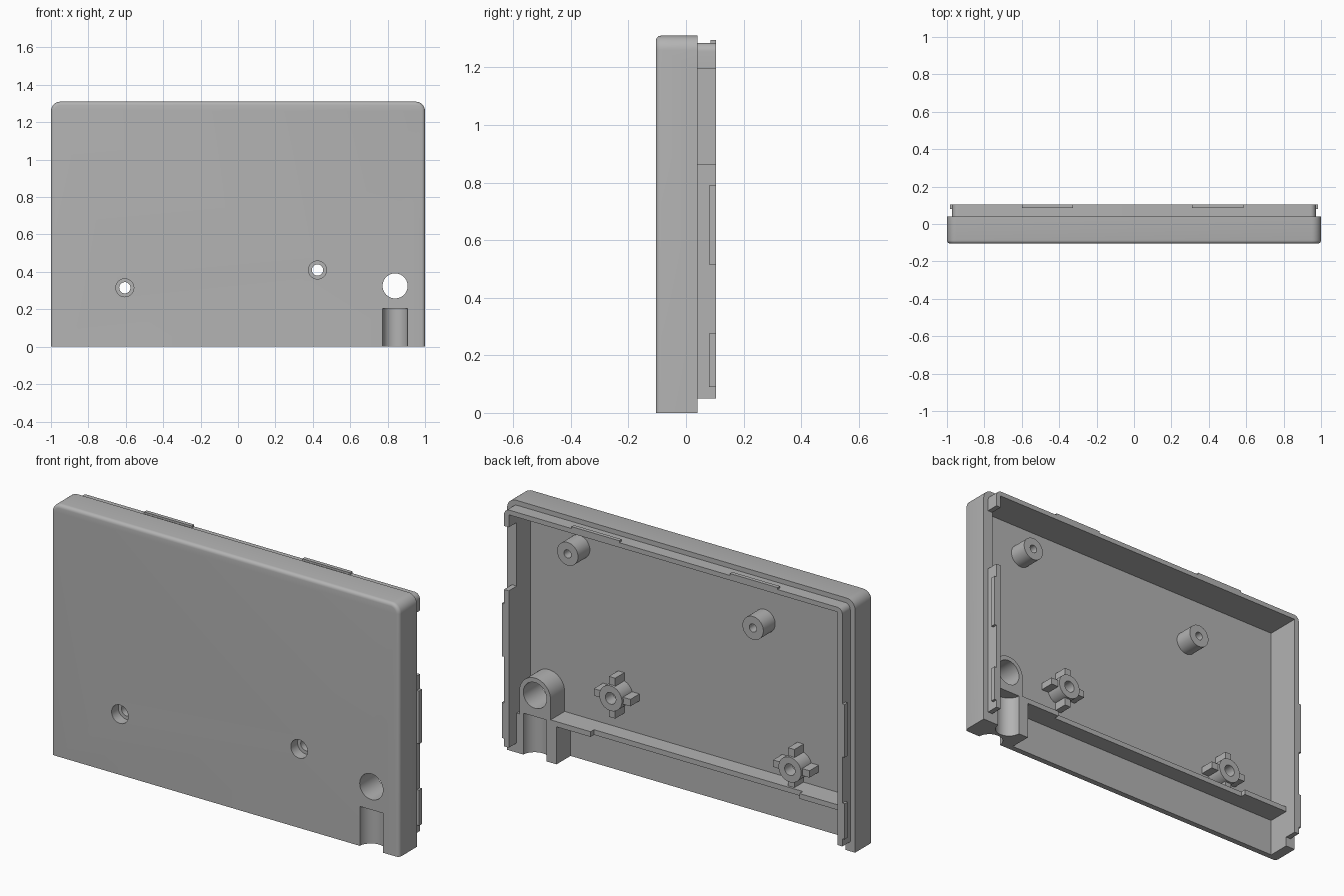
import bpy, bmesh
from math import pi, sin, cos

if "Cube" in bpy.data.objects:
    bpy.data.objects.remove(bpy.data.objects["Cube"])

grey = bpy.data.materials.new("plain grey")
grey.use_nodes = True
GREY = (0.45, 0.45, 0.45, 1)
grey.diffuse_color = GREY
grey.node_tree.nodes["Principled BSDF"].inputs["Base Color"].default_value = GREY

FRONT, FLOOR, RIM, LIP = -0.105, -0.075, 0.04, 0.105
HEIGHT = 1.31


def make(name, bm):
    bmesh.ops.recalc_face_normals(bm, faces=bm.faces)
    mesh = bpy.data.meshes.new(name)
    bm.to_mesh(mesh)
    bm.free()
    mesh.materials.append(grey)
    ob = bpy.data.objects.new(name, mesh)
    bpy.context.collection.objects.link(ob)
    return ob


def prism(name, outline, y0, y1, bevel=0):
    """Extrude an x-z outline along y, optionally rounding the front edge."""
    bm = bmesh.new()
    face = bm.faces.new([bm.verts.new((x, y0, z)) for x, z in outline])
    rim = [e for e in face.edges if max(v.co.z for v in e.verts) > 0.001]
    ext = bmesh.ops.extrude_face_region(bm, geom=[face], use_keep_orig=True)
    for v in ext["geom"]:
        if isinstance(v, bmesh.types.BMVert):
            v.co.y = y1
    bmesh.ops.recalc_face_normals(bm, faces=bm.faces)
    if bevel:
        bmesh.ops.bevel(bm, geom=rim, offset=bevel, segments=4, profile=0.5, affect='EDGES')
    return make(name, bm)


def arc(cx, cz, r, a0, a1, n):
    return [(cx + r * cos(a0 + (a1 - a0) * i / n), cz + r * sin(a0 + (a1 - a0) * i / n))
            for i in range(n + 1)]


def arch(half, bottom, top, r):
    """Outline with square feet and rounded upper corners."""
    return ([(-half, bottom), (half, bottom)]
            + arc(half - r, top - r, r, 0, pi / 2, 8)
            + arc(r - half, top - r, r, pi / 2, pi, 8))


def box(name, x0, x1, y0, y1, z0, z1):
    return prism(name, [(x0, z0), (x1, z0), (x1, z1), (x0, z1)], y0, y1)


def disc(name, x, z, r, y0, y1, n=40):
    return prism(name, arc(x, z, r, 0, 2 * pi * (n - 1) / n, n - 1), y0, y1)


def post(name, x, y, r, z0, z1, n=40):
    """Upright cylinder along z."""
    ob = disc(name, 0, 0, r, 0, 1, n)
    for v in ob.data.vertices:
        a, h, b = v.co
        v.co = (x + a, y + b, z0 + h * (z1 - z0))
    bm = bmesh.new()
    bm.from_mesh(ob.data)
    bmesh.ops.recalc_face_normals(bm, faces=bm.faces)
    bm.to_mesh(ob.data)
    bm.free()
    return ob


def combine(ob, others, operation):
    """Boolean with each part in turn, then discard the parts."""
    for other in others:
        mod = ob.modifiers.new("cut", 'BOOLEAN')
        mod.operation, mod.solver, mod.object = operation, 'EXACT', other
        bpy.context.view_layer.update()
        mesh = bpy.data.meshes.new_from_object(ob.evaluated_get(bpy.context.evaluated_depsgraph_get()))
        ob.modifiers.clear()
        ob.data = mesh
        bpy.data.objects.remove(other)


def cable_cutters():
    """Cable hole, plus upright half-round channels in front and behind."""
    return [disc("hole_cutter", 0.84, 0.325, 0.067, -0.2, 0.2),
            post("front_channel_cutter", 0.84, FRONT - 0.003, 0.067, -0.1, 0.205),
            post("back_channel_cutter", 0.84, RIM + 0.003, 0.067, -0.1, 0.215)]


def screw_cutters(x, z):
    return [disc("screw_cutter", x, z, 0.03, -0.2, 0.2),
            disc("head_cutter", x, z, 0.048, -0.2, -0.05)]


screws = {"right": (-0.605, 0.315), "left": (0.425, 0.41)}
pegs = {"right": (-0.40, 1.0), "left": (0.665, 1.1)}
parts = []

# Case: outer shell with raised inner lip, hollowed and open at the bottom
case = prism("case", arch(1, 0, HEIGHT, 0.05), FRONT, RIM, 0.018)
combine(case, [prism("lip", arch(0.972, 0.05, 1.285, 0.03), 0, LIP)], 'UNION')
cutters = [box("cavity", -0.945, 0.945, FLOOR, 0.3, -0.2, 1.26),
           box("notch", 0.9, 1.1, RIM, 0.3, 0.865, 1.195)]
for x, z in screws.values():
    cutters += screw_cutters(x, z)
combine(case, cutters + cable_cutters(), 'DIFFERENCE')
parts.append(case)

# Cable guide: arched boss on a square block
guide = box("cable_guide", 0.716, 0.955, FLOOR - 0.01, RIM, 0, 0.205)
arch_pts = [(0.75, 0.1), (0.93, 0.1)] + arc(0.84, 0.325, 0.09, 0, pi, 24)
combine(guide, [prism("boss", arch_pts, FLOOR - 0.01, RIM)], 'UNION')
combine(guide, cable_cutters(), 'DIFFERENCE')
parts.append(guide)

# Shelf with deeper ends
shelf_bm = bmesh.new()
plan = [(-0.95, FLOOR - 0.01), (0.76, FLOOR - 0.01), (0.76, RIM), (0.52, RIM),
        (0.52, 0.012), (-0.68, 0.012), (-0.68, RIM), (-0.95, RIM)]
base = shelf_bm.faces.new([shelf_bm.verts.new((x, y, 0.195)) for x, y in plan])
lifted = bmesh.ops.extrude_face_region(shelf_bm, geom=[base], use_keep_orig=True)
for v in lifted["geom"]:
    if isinstance(v, bmesh.types.BMVert):
        v.co.z = 0.222
parts.append(make("shelf", shelf_bm))

# Screw bosses with four fins
for side, (x, z) in screws.items():
    boss = disc(side + "_screw_boss", x, z, 0.065, FLOOR - 0.01, 0.012)
    fins = [box("fin", x - w, x + w, FLOOR - 0.01, 0, z - h, z + h)
            for w, h in ((0.018, 0.105), (0.105, 0.018))]
    combine(boss, fins, 'UNION')
    combine(boss, screw_cutters(x, z), 'DIFFERENCE')
    parts.append(boss)

# Upper pegs with blind holes
for side, (x, z) in pegs.items():
    peg = disc(side + "_peg", x, z, 0.06, FLOOR - 0.01, 0.022)
    combine(peg, [disc("peg_cutter", x, z, 0.021, FLOOR + 0.01, 0.2)], 'DIFFERENCE')
    parts.append(peg)

# Snap ridges along the lip
for i, (x0, x1) in enumerate(((-0.6, -0.325), (0.31, 0.585))):
    parts.append(box(f"top_snap_{i + 1}", x0, x1, 0.085, LIP, 1.275, 1.295))
for side, s in (("left", 1), ("right", -1)):
    for i, (z0, z1) in enumerate(((0.09, 0.275), (0.515, 0.79))):
        xa, xb = sorted((s * 0.96, s * 0.985))
        parts.append(box(f"{side}_snap_{i + 1}", xa, xb, 0.08, LIP, z0, z1))

bpy.ops.object.select_all(action='DESELECT')
for ob in parts:
    ob.select_set(True)
bpy.context.view_layer.objects.active = case
bpy.ops.object.shade_smooth_by_angle(angle=pi / 6)
